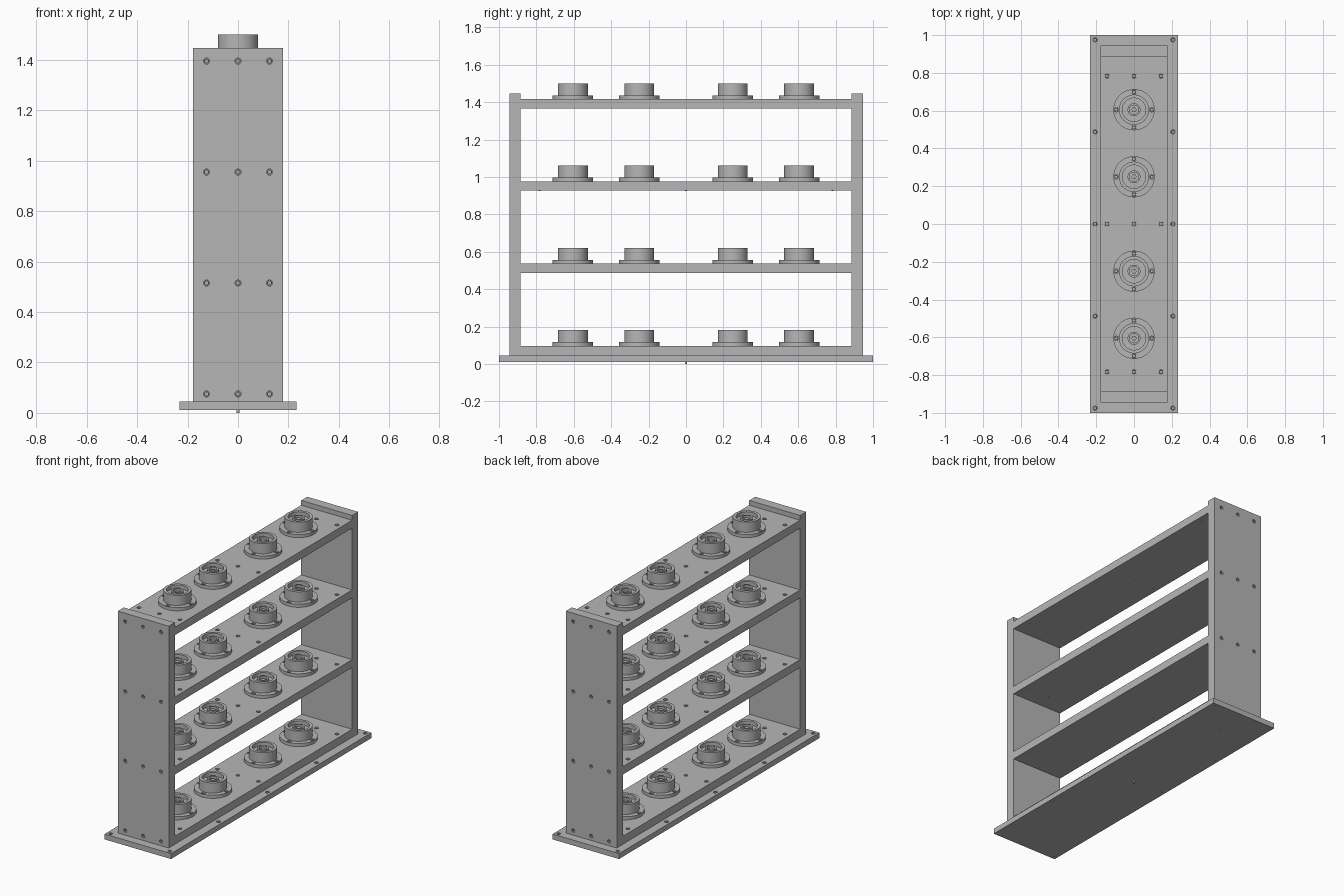
import bpy, bmesh
from math import pi
from mathutils import Matrix, Vector

cube = bpy.data.objects.get("Cube")
if cube:
    bpy.data.objects.remove(cube, do_unlink=True)

# One grey metal for everything
metal = bpy.data.materials.new("grey metal")
metal.use_nodes = True
grey = (0.47, 0.47, 0.47, 1)
metal.diffuse_color = grey
metal.node_tree.nodes["Principled BSDF"].inputs["Base Color"].default_value = grey


def make(name, bm):
    bmesh.ops.recalc_face_normals(bm, faces=bm.faces)
    mesh = bpy.data.meshes.new(name)
    bm.to_mesh(mesh)
    bm.free()
    mesh.materials.append(metal)
    ob = bpy.data.objects.new(name, mesh)
    bpy.context.collection.objects.link(ob)
    return ob


def copy(ob, name, loc):
    dup = bpy.data.objects.new(name, ob.data)
    dup.location = loc
    bpy.context.collection.objects.link(dup)
    return dup


def box(name, low, high):
    low, high = Vector(low), Vector(high)
    bm = bmesh.new()
    bmesh.ops.create_cube(bm, size=1, matrix=Matrix.Translation((low + high) / 2)
                          @ Matrix.Diagonal((*(high - low), 1)))
    return make(name, bm)


def lathe(bm, profile, matrix, sides):
    """Spin an (radius, height) profile that starts and ends on the axis."""
    verts = [bm.verts.new((r, 0, z)) for r, z in profile]
    edges = [bm.edges.new(pair) for pair in zip(verts, verts[1:])]
    out = bmesh.ops.spin(bm, geom=verts + edges, cent=(0, 0, 0), axis=(0, 0, 1),
                         angle=2 * pi, steps=sides, use_duplicate=False)
    new = set(verts) | {v for e in bm.edges for v in e.verts if not v.tag}
    bmesh.ops.remove_doubles(bm, verts=list(new), dist=1e-5)
    fresh = [v for v in bm.verts if not v.tag]
    bmesh.ops.transform(bm, matrix=matrix, verts=fresh)
    for v in fresh:
        v.tag = True


HEAD, DEPTH = 0.012, 0.014


def add_screws(ob, name, spots, length, turn=Matrix()):
    """Counterbore the part at each spot and seat a socket-head screw there."""
    cut, screws = bmesh.new(), bmesh.new()
    profile = [(0, -0.012), (0.006, -0.012), (0.006, -0.004), (0.0105, -0.004),
               (0.0105, -DEPTH), (0.005, -DEPTH), (0.005, -length), (0, -length)]
    for spot in spots:
        place = Matrix.Translation(spot) @ turn
        bmesh.ops.create_cone(cut, cap_ends=True, segments=16, radius1=HEAD, radius2=HEAD,
                              depth=2 * DEPTH, matrix=place)
        lathe(screws, profile, place, 12)
    cutter = make("cutter", cut)
    cutter.hide_render = True
    mod = ob.modifiers.new("counterbores", "BOOLEAN")
    mod.operation, mod.solver, mod.object = "DIFFERENCE", "EXACT", cutter
    bpy.context.view_layer.objects.active = ob
    bpy.ops.object.modifier_apply(modifier=mod.name)
    bpy.data.objects.remove(cutter, do_unlink=True)
    return make(name, screws)


# Base plate with screws along both long edges
base = box("base_plate", (-0.232, -1, 0.012), (0.232, 1, 0.046))
add_screws(base, "base_screws", [(x, y, 0.046) for x in (-0.206, 0.206)
                                 for y in (-0.975, -0.488, 0, 0.488, 0.975)], 0.035)

# Four shelves
tops = [0.097, 0.537, 0.977, 1.417]
W, T = 0.178, 0.05
for i, top in enumerate(tops):
    shelf = box(f"shelf_{i + 1}", (-W, -0.885, top - T), (W, 0.885, top))
    spots = [(x, y, top) for x in (-0.143, 0, 0.143) for y in (-0.783, 0, 0.783)]
    add_screws(shelf, f"shelf_screws_{i + 1}", spots, 0.086 if i == 0 else T + 0.001)

# Tip of the centre screw under the base
tip = bmesh.new()
bmesh.ops.create_cone(tip, cap_ends=True, segments=12, radius1=0.006, radius2=0.006,
                      depth=0.03, matrix=Matrix.Translation((0, 0, 0.015)))
make("centre_screw_tip", tip)

# End uprights with three screws into each shelf
for name, s in (("front_upright", -1), ("back_upright", 1)):
    ys = sorted((s * 0.885, s * 0.945))
    upright = box(name, (-W, ys[0], 0.046), (W, ys[1], 1.447))
    spots = [(x, s * 0.945, top - 0.022) for x in (-0.125, 0, 0.125) for top in tops]
    add_screws(upright, name + "_screws", spots, 0.055, Matrix.Rotation(-s * pi / 2, 4, "X"))

# Flanged bearing, hollow on top with a bored hub and a centre pin
bm = bmesh.new()
lathe(bm, [(0, 0), (0.109, 0), (0.109, 0.02), (0.08, 0.02), (0.08, 0.084), (0.062, 0.084),
           (0.062, 0.06), (0.034, 0.06), (0.034, 0.078), (0.024, 0.078), (0.024, 0.05),
           (0.013, 0.05), (0.013, 0.07), (0, 0.07)], Matrix(), 40)
bearing = make("bearing_1_1", bm)
ring = [(0.094, 0, 0.02), (-0.094, 0, 0.02), (0, 0.094, 0.02), (0, -0.094, 0.02)]
bolts = add_screws(bearing, "bearing_screws_1_1", ring, 0.019)

# Repeat the bearing along every shelf
for i, top in enumerate(tops):
    for j, y in enumerate((-0.605, -0.25, 0.25, 0.605)):
        loc = (0, y, top)
        if i == j == 0:
            bearing.location = bolts.location = loc
        else:
            copy(bearing, f"bearing_{i + 1}_{j + 1}", loc)
            copy(bolts, f"bearing_screws_{i + 1}_{j + 1}", loc)

# Smooth round walls, crisp edges
for ob in bpy.context.collection.objects:
    ob.select_set(ob.type == "MESH")
bpy.context.view_layer.objects.active = base
bpy.ops.object.shade_smooth_by_angle(angle=pi / 6)
